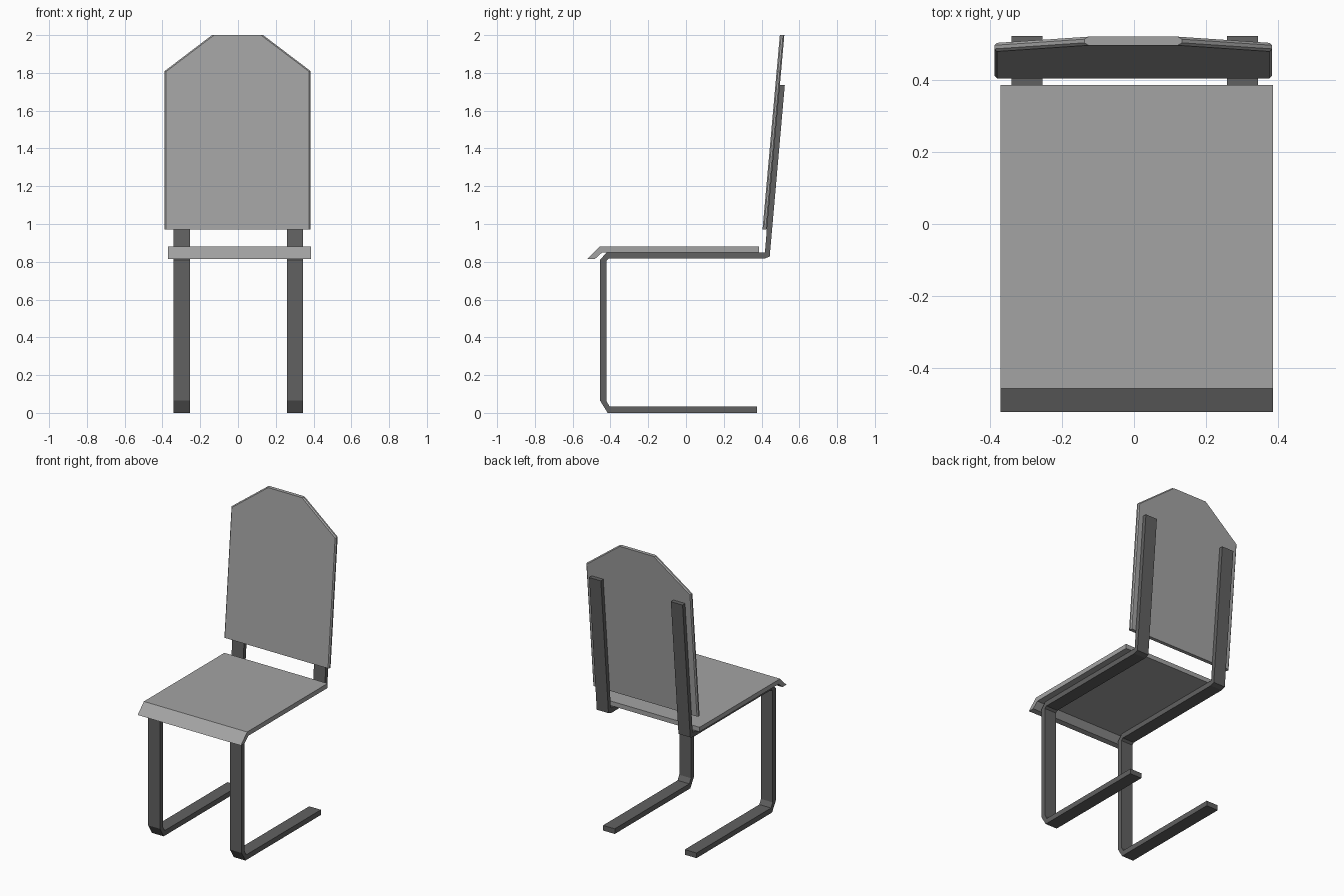
import bpy, bmesh

if "Cube" in bpy.data.objects:
    bpy.data.objects.remove(bpy.data.objects["Cube"])


def material(name, value):
    mat = bpy.data.materials.new(name)
    mat.diffuse_color = (value, value, value, 1)
    mat.use_nodes = True
    mat.node_tree.nodes["Principled BSDF"].inputs["Base Color"].default_value = mat.diffuse_color
    return mat


panel_grey = material("panel_grey", 0.37)
frame_dark = material("frame_dark", 0.12)


def prism(name, ring_a, ring_b, mat):
    """Closed solid between two matching outlines."""
    bm = bmesh.new()
    a = [bm.verts.new(p) for p in ring_a]
    b = [bm.verts.new(p) for p in ring_b]
    n = len(a)
    bm.faces.new(a)
    bm.faces.new(b[::-1])
    for i in range(n):
        bm.faces.new((a[i], b[i], b[(i + 1) % n], a[(i + 1) % n]))
    bmesh.ops.recalc_face_normals(bm, faces=bm.faces)
    mesh = bpy.data.meshes.new(name)
    mesh.materials.append(mat)
    obj = bpy.data.objects.new(name, mesh)
    bpy.context.collection.objects.link(obj)
    return obj, bm, a, b


def finish(obj, bm):
    bm.to_mesh(obj.data)
    bm.free()


def side_profile(name, profile, x0, x1, mat):
    """Extrude a (y, z) profile across x."""
    obj, bm, _, _ = prism(name, [(x0, y, z) for y, z in profile],
                          [(x1, y, z) for y, z in profile], mat)
    finish(obj, bm)


# Bent flat-bar frames: floor runner, front leg, seat rail, back upright
frame = [(0.377, 0), (-0.415, 0), (-0.455, 0.065), (-0.455, 0.81),
         (-0.42, 0.85), (0.418, 0.85), (0.49, 1.737), (0.523, 1.735),
         (0.443, 0.827), (0.415, 0.817), (-0.408, 0.817), (-0.422, 0.805),
         (-0.422, 0.065), (-0.405, 0.034), (0.377, 0.034)]
for side, x in (("left", -0.341), ("right", 0.259)):
    side_profile("frame_" + side, frame, x, x + 0.086, frame_dark)

# Seat with a folded-down front lip
seat = [(0.387, 0.88), (-0.457, 0.88), (-0.522, 0.815), (-0.482, 0.815),
        (-0.443, 0.85), (0.387, 0.85)]
side_profile("seat", seat, -0.371, 0.387, panel_grey)

# Leaning backrest with clipped top corners
outline = [(-0.388, 0.97), (0.384, 0.97), (0.384, 1.81),
           (0.133, 2.0), (-0.138, 2.0), (-0.388, 1.81)]


def lean(offset):
    return [(x, 0.405 + offset + (z - 0.97) * 0.089, z) for x, z in outline]


obj, bm, front, back = prism("backrest", lean(0), lean(0.024), panel_grey)
# Small bevel on the side and slanted edges only
edges = [bm.edges.get((r[i], r[(i + 1) % 6])) for r in (front, back) for i in (1, 2, 4, 5)]
bmesh.ops.bevel(bm, geom=edges, offset=0.007, segments=1, affect='EDGES')
finish(obj, bm)
